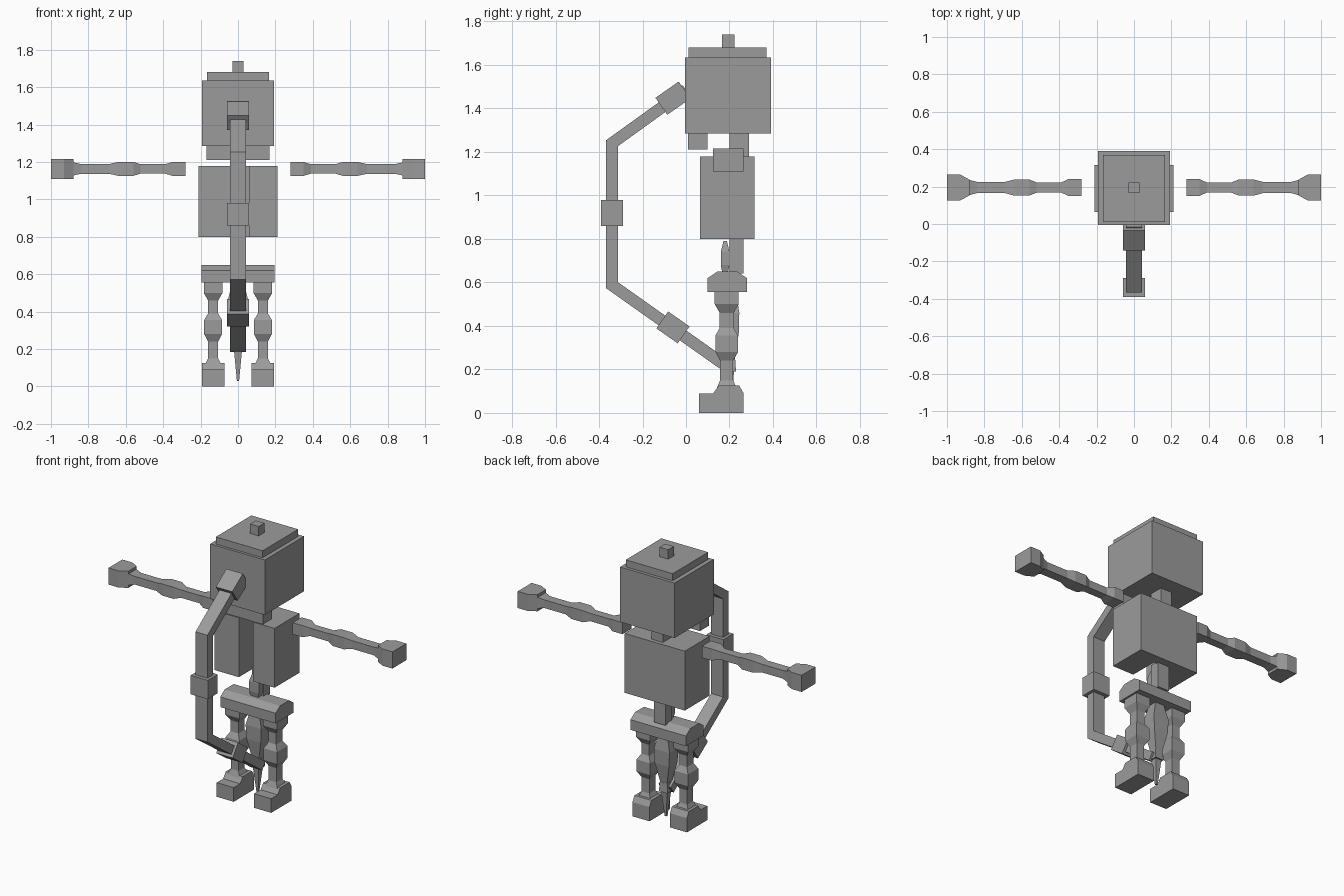
import bpy, bmesh, math
from mathutils import Vector

if "Cube" in bpy.data.objects:
    bpy.data.objects.remove(bpy.data.objects["Cube"])

grey = bpy.data.materials.new("mid_grey")
grey.diffuse_color = (0.33, 0.33, 0.33, 1)
grey.use_nodes = True
grey.node_tree.nodes["Principled BSDF"].inputs["Base Color"].default_value = grey.diffuse_color


def finish(name, bm):
    bmesh.ops.recalc_face_normals(bm, faces=bm.faces[:])
    me = bpy.data.meshes.new(name)
    bm.to_mesh(me)
    bm.free()
    me.materials.append(grey)
    ob = bpy.data.objects.new(name, me)
    bpy.context.collection.objects.link(ob)
    return ob


def skin(name, rings):
    """Join rings of points into a closed solid."""
    bm = bmesh.new()
    loops = [[bm.verts.new(p) for p in r] for r in rings]
    n = len(loops[0])
    for a, b in zip(loops, loops[1:]):
        for i in range(n):
            j = (i + 1) % n
            bm.faces.new((a[i], a[j], b[j], b[i]))
    bm.faces.new(loops[0])
    bm.faces.new(loops[-1])
    return finish(name, bm)


def box(name, x0, x1, y0, y1, z0, z1):
    ring = [(x0, y0), (x1, y0), (x1, y1), (x0, y1)]
    return skin(name, [[(x, y, z) for x, y in ring] for z in (z0, z1)])


def extrude_x(name, profile, x0, x1):
    """Push a y-z profile along x."""
    return skin(name, [[(x, y, z) for y, z in profile] for x in (x0, x1)])


def column(name, cx, cy, steps):
    """Vertical rectangular loft; steps are (z, half x, half y)."""
    return skin(name, [[(cx + sx * a, cy + sy * b, z)
                        for sx, sy in ((-1, -1), (1, -1), (1, 1), (-1, 1))]
                       for z, a, b in steps])


def cuff(name, y, z, angle, length, height, half_x):
    """Block tilted in the y-z plane."""
    d = Vector((math.cos(angle), math.sin(angle))) * length / 2
    n = Vector((-math.sin(angle), math.cos(angle))) * height / 2
    c = Vector((y, z))
    return extrude_x(name, [c - d - n, c + d - n, c + d + n, c - d + n], -half_x, half_x)


# Head with cap, top knob and jaw
box("head", -0.192, 0.192, -0.005, 0.39, 1.285, 1.635)
box("head_cap", -0.165, 0.165, 0.012, 0.37, 1.635, 1.68)
box("head_knob", -0.03, 0.03, 0.165, 0.222, 1.68, 1.74)
box("jaw", -0.168, 0.168, 0.01, 0.10, 1.212, 1.285)
box("neck", -0.04, 0.04, 0.20, 0.29, 1.17, 1.29)

# Torso: plan outline with an open channel down the front
plan = [(-0.212, 0.065), (-0.04, 0.065), (-0.04, 0.25), (0.06, 0.25),
        (0.06, 0.065), (0.212, 0.065), (0.212, 0.315), (-0.212, 0.315)]
skin("torso", [[(x, y, z) for x, y in plan] for z in (0.80, 1.178)])

# Spine, small front node and pelvis
box("spine", -0.04, 0.04, 0.20, 0.265, 0.64, 0.81)
column("spine_node", 0, 0.18, [(0.64, 0.025, 0.012), (0.68, 0.035, 0.02),
                               (0.74, 0.035, 0.02), (0.79, 0.02, 0.008)])
extrude_x("pelvis", [(0.10, 0.555), (0.28, 0.555), (0.28, 0.62), (0.235, 0.65),
                     (0.145, 0.65), (0.10, 0.62)], -0.195, 0.195)

# Tapered tail between the legs
column("tail", 0, 0.20, [(0.56, 0.03, 0.03), (0.46, 0.055, 0.045), (0.37, 0.05, 0.043),
                         (0.23, 0.02, 0.022)])
column("tail_joint", 0, 0.20, [(0.25, 0.026, 0.026), (0.19, 0.03, 0.03)])
column("tail_tip", 0, 0.20, [(0.20, 0.022, 0.022), (0.03, 0.006, 0.006)])

# Arms, hands, legs and feet on both sides
arm = [(0.28, 0.045, 0.037), (0.35, 0.045, 0.037), (0.39, 0.027, 0.025),
       (0.52, 0.027, 0.025), (0.56, 0.043, 0.037), (0.64, 0.043, 0.037),
       (0.69, 0.03, 0.026), (0.84, 0.03, 0.026), (0.885, 0.042, 0.036)]
hand = [(0.88, 0.042, 0.053), (0.93, 0.07, 0.053), (1.0, 0.07, 0.053)]
leg = [(0.56, 0.05, 0.055), (0.50, 0.05, 0.055), (0.46, 0.027, 0.032),
       (0.39, 0.027, 0.032), (0.355, 0.048, 0.052), (0.28, 0.048, 0.052),
       (0.24, 0.027, 0.03), (0.15, 0.027, 0.03), (0.115, 0.045, 0.045)]
foot = [(0.06, 0), (0.265, 0), (0.265, 0.09), (0.245, 0.125),
        (0.15, 0.125), (0.125, 0.09), (0.06, 0.09)]
for s, side in ((-1, "left"), (1, "right")):
    for part, steps in (("arm", arm), ("hand", hand)):
        skin(f"{side}_{part}", [[(s * x, 0.195 + u * a, 1.163 + v * b)
                                 for u, v in ((-1, -1), (1, -1), (1, 1), (-1, 1))]
                                for x, a, b in steps])
    column(f"{side}_leg", s * 0.133, 0.187, leg)
    extrude_x(f"{side}_foot", foot, s * 0.072, s * 0.192)

# Hose from the face down to between the legs, one mitred ribbon
path = [Vector(p) for p in ((0.0, 1.485), (-0.34, 1.24), (-0.34, 0.587), (0.20, 0.205))]
rings = []
for i, p in enumerate(path):
    before = (p - path[i - 1]).normalized() if i else None
    after = (path[i + 1] - p).normalized() if i < 3 else None
    t = ((before or after) + (after or before)).normalized()
    ref = before or after
    n = Vector((-t.y, t.x)) * 0.027 / t.dot(ref)
    rings.append([(x, q.x, q.y) for x, q in
                  ((-0.042, p - n), (0.042, p - n), (0.042, p + n), (-0.042, p + n))])
skin("hose", rings)
cuff("hose_top_cuff", -0.06, 1.447, math.radians(35), 0.13, 0.095, 0.058)
cuff("hose_middle_cuff", -0.34, 0.92, math.radians(90), 0.12, 0.10, 0.06)
cuff("hose_lower_cuff", -0.06, 0.393, math.radians(-35), 0.12, 0.095, 0.058)
